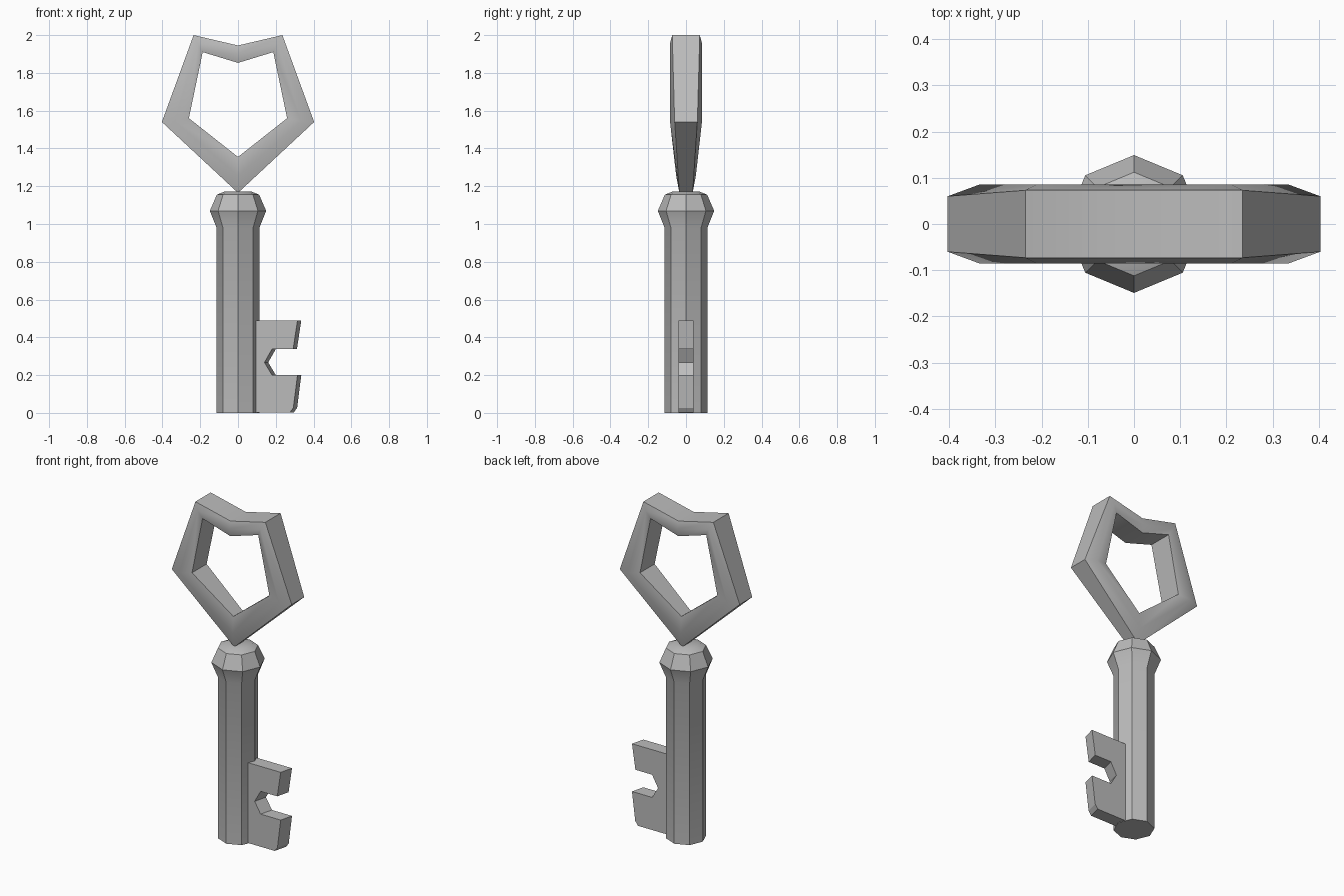
import bpy
import bmesh
from math import cos, sin, pi, radians

cube = bpy.data.objects.get("Cube")
if cube:
    bpy.data.objects.remove(cube, do_unlink=True)

GREY = (0.5, 0.5, 0.5, 1.0)
metal = bpy.data.materials.new("grey metal")
metal.use_nodes = True
metal.diffuse_color = GREY
metal.node_tree.nodes["Principled BSDF"].inputs["Base Color"].default_value = GREY


def loft(name, rings, closed=False, smooth_angle=None):
    """Skin a row of rings; cap the ends, or join last to first if closed."""
    bm = bmesh.new()
    loops = [[bm.verts.new(p) for p in ring] for ring in rings]
    pairs = list(zip(loops, loops[1:]))
    if closed:
        pairs.append((loops[-1], loops[0]))
    else:
        bm.faces.new(loops[0])
        bm.faces.new(loops[-1])
    for a, b in pairs:
        for i in range(len(a)):
            j = (i + 1) % len(a)
            bm.faces.new((a[i], a[j], b[j], b[i]))
    bmesh.ops.recalc_face_normals(bm, faces=bm.faces)
    mesh = bpy.data.meshes.new(name)
    bm.to_mesh(mesh)
    bm.free()
    mesh.materials.append(metal)
    obj = bpy.data.objects.new(name, mesh)
    bpy.context.collection.objects.link(obj)
    if smooth_angle:
        bpy.ops.object.select_all(action='DESELECT')
        obj.select_set(True)
        bpy.context.view_layer.objects.active = obj
        bpy.ops.object.shade_smooth_by_angle(angle=radians(smooth_angle))
    return obj


# Shaft: octagonal bar with a flared collar
shaft_profile = [(0.113, 0), (0.113, 0.98), (0.149, 1.07), (0.112, 1.155), (0.068, 1.173)]
loft("shaft", [[(r * cos(k * pi / 4), r * sin(k * pi / 4), z) for k in range(8)]
               for r, z in shaft_profile], smooth_angle=30)

# Bow: five-cornered loop, each corner as (x, z, half depth) for rim, ridge and inside
bottom = [(0, 1.165, 0.035), (0, 1.255, 0.052), (0, 1.355, 0.045)]
side = [(0.403, 1.54, 0.06), (0.335, 1.545, 0.085), (0.26, 1.56, 0.07)]
horn = [(0.235, 2.0, 0.073), (0.212, 1.955, 0.085), (0.187, 1.91, 0.073)]
dip = [(0, 1.945, 0.073), (0, 1.9, 0.085), (0, 1.853, 0.073)]


def section(corner, sign):
    front = [(sign * x, -d, z) for x, z, d in corner]
    back = [(sign * x, d, z) for x, z, d in reversed(corner)]
    return front + back


loft("bow", [section(c, s) for c, s in ((bottom, 1), (side, 1), (horn, 1),
                                        (dip, 1), (horn, -1), (side, -1))],
     closed=True, smooth_angle=38)

# Bit: notched plate, skewed slightly outward towards the back
bit_outline = [(0.06, 0.002), (0.285, 0.002), (0.303, 0.027), (0.325, 0.2), (0.19, 0.2),
               (0.15, 0.267), (0.19, 0.338), (0.302, 0.338), (0.325, 0.49), (0.06, 0.49)]
loft("bit", [[(x + s * 0.01, s * 0.04, z) for x, z in bit_outline] for s in (-1, 1)])
